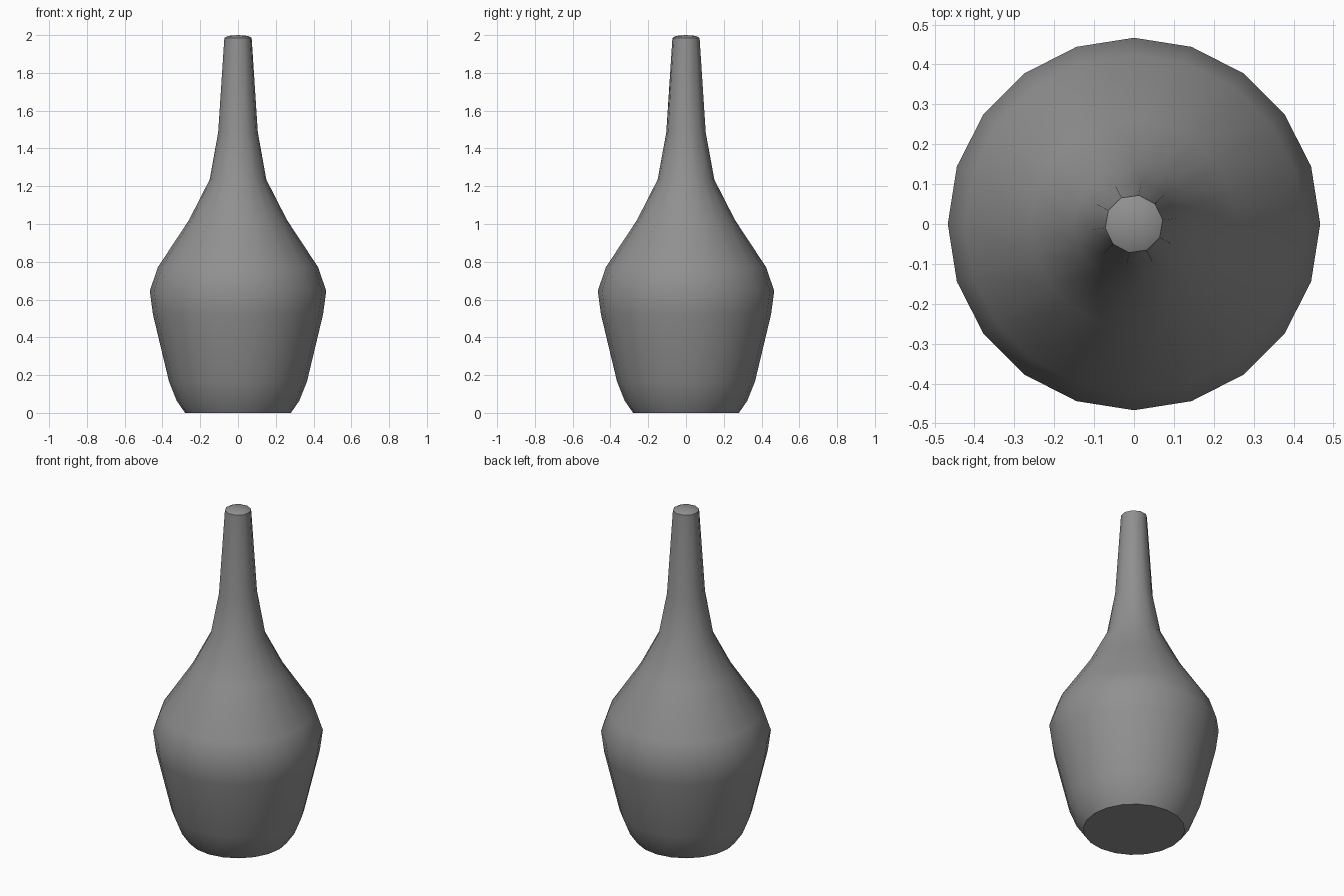
import bpy
import bmesh
from math import cos, sin, radians, tau

cube = bpy.data.objects.get("Cube")
if cube:
    bpy.data.objects.remove(cube)

# Matte grey glaze
grey = bpy.data.materials.new("grey")
grey.use_nodes = True
colour = (0.28, 0.28, 0.28, 1)
grey.diffuse_color = colour
grey.node_tree.nodes["Principled BSDF"].inputs["Base Color"].default_value = colour

# Profiles as (radius, height)
BODY = [(0.28, 0), (0.325, 0.065), (0.365, 0.165), (0.45, 0.52), (0.467, 0.645),
        (0.425, 0.77), (0.26, 1.02), (0.15, 1.235)]
NECK = [(0.106, 1.485), (0.073, 1.985), (0.052, 1.996)]
BODY_SIDES, NECK_SIDES = 20, 10
NECK_TURN = radians(8)

bm = bmesh.new()


def ring(radius, height, sides, turn=0):
    return [bm.verts.new((radius * cos(tau * i / sides + turn),
                          radius * sin(tau * i / sides + turn), height))
            for i in range(sides)]


def skin(rings):
    for low, high in zip(rings, rings[1:]):
        n = len(low)
        for i in range(n):
            j = (i + 1) % n
            bm.faces.new((low[i], low[j], high[j], high[i]))


body = [ring(r, z, BODY_SIDES) for r, z in BODY]
neck = [ring(r, z, NECK_SIDES, NECK_TURN) for r, z in NECK]
skin(body)
skin(neck)

# Shoulder halves the side count between body and neck
low, high = body[-1], neck[0]
for i in range(NECK_SIDES):
    a, b, c = low[2 * i], low[2 * i + 1], low[(2 * i + 2) % BODY_SIDES]
    p, q = high[i], high[(i + 1) % NECK_SIDES]
    bm.faces.new((a, b, p))
    bm.faces.new((b, q, p))
    bm.faces.new((b, c, q))

# Flat base and gently domed top
bm.faces.new(body[0][::-1])
tip = bm.verts.new((0, 0, 2))
for i in range(NECK_SIDES):
    bm.faces.new((neck[-1][i], neck[-1][(i + 1) % NECK_SIDES], tip))

mesh = bpy.data.meshes.new("bottle")
bm.to_mesh(mesh)
bm.free()
mesh.materials.append(grey)
bottle = bpy.data.objects.new("bottle", mesh)
bpy.context.collection.objects.link(bottle)

bpy.ops.object.select_all(action="DESELECT")
bottle.select_set(True)
bpy.context.view_layer.objects.active = bottle
bpy.ops.object.shade_smooth_by_angle(angle=radians(45))
